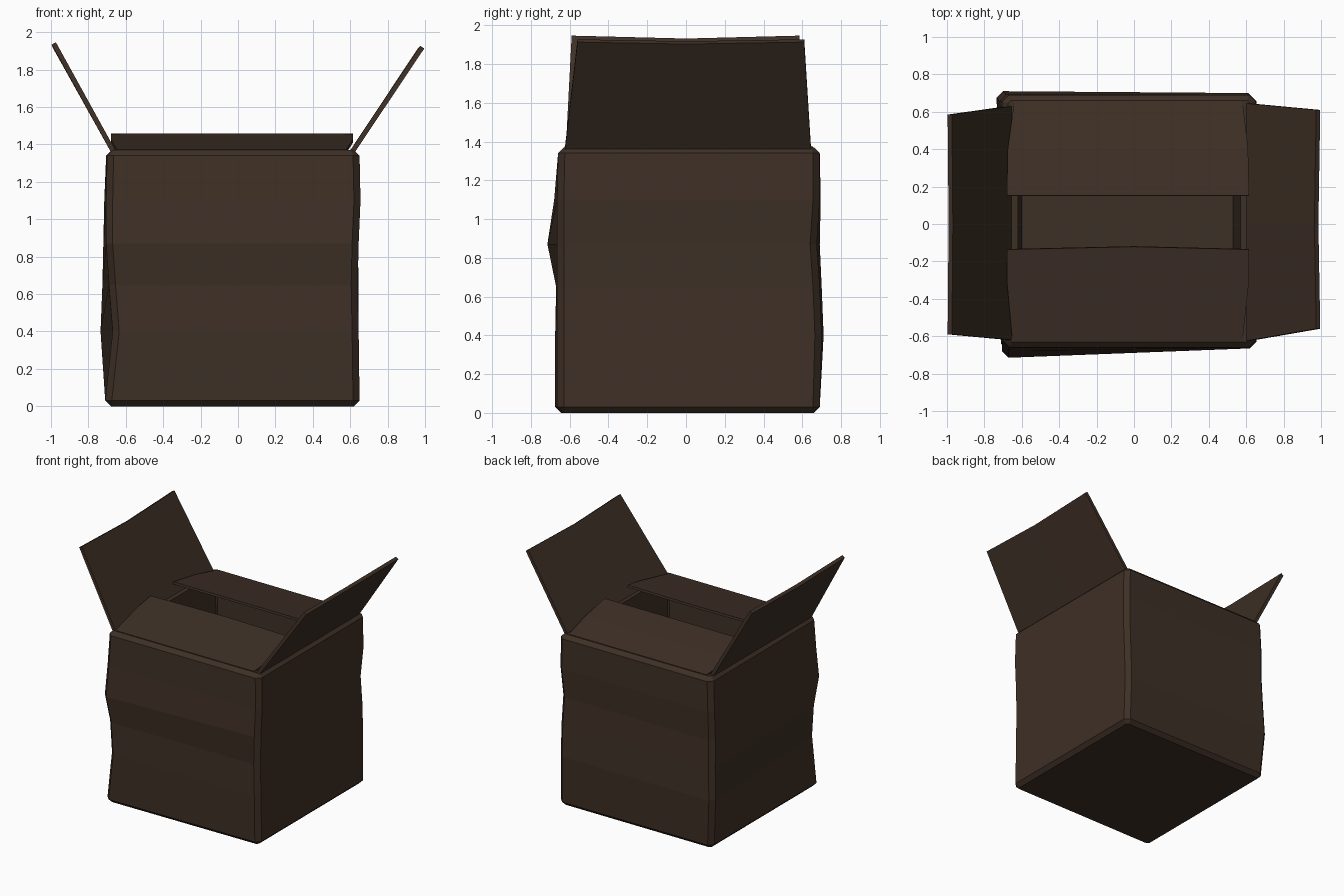
import bpy, bmesh

if "Cube" in bpy.data.objects:
    bpy.data.objects.remove(bpy.data.objects["Cube"])

card = bpy.data.materials.new("dark brown cardboard")
card.diffuse_color = (0.048, 0.029, 0.019, 1)
card.use_nodes = True
card.node_tree.nodes["Principled BSDF"].inputs["Base Color"].default_value = card.diffuse_color


def finish(name, bm):
    bmesh.ops.recalc_face_normals(bm, faces=bm.faces)
    me = bpy.data.meshes.new(name)
    bm.to_mesh(me)
    bm.free()
    me.materials.append(card)
    ob = bpy.data.objects.new(name, me)
    bpy.context.collection.objects.link(ob)
    return ob


SIGNS = [(-1, -1), (1, -1), (1, 1), (-1, 1)]  # corner order, seen from above


def ring(bm, z, corners, cut, inset=0.0):
    """Horizontal loop of four chamfered corners."""
    out = []
    for i, ((x, y), (sx, sy)) in enumerate(zip(corners, SIGNS)):
        x -= sx * inset
        y -= sy * inset
        pair = [(x, y - sy * cut, z), (x - sx * cut, y, z)]
        if i % 2:
            pair.reverse()
        out += [bm.verts.new(p) for p in pair]
    return out


# Box body: dented outer walls, rim, inner walls and floor
levels = [0.03, 0.40, 0.65, 0.87, 1.10, 1.34]
front_left = [(-.71, -.675), (-.67, -.675), (-.69, -.67), (-.705, -.715), (-.705, -.68), (-.70, -.66)]
front_right = [(.65, -.665), (.645, -.665), (.64, -.665), (.645, -.665), (.655, -.665), (.65, -.66)]
back_right = [(.65, .69), (.645, .70), (.645, .69), (.64, .675), (.655, .69), (.65, .69)]
back_left = [(-.71, .69), (-.735, .71), (-.725, .70), (-.72, .69), (-.715, .695), (-.705, .69)]
walls = list(zip(front_left, front_right, back_right, back_left))


def rect(x0, x1, y0, y1):
    return [(x0, y0), (x1, y0), (x1, y1), (x0, y1)]


bm = bmesh.new()
rings = [ring(bm, 0, walls[0], 0.015, 0.03)]
rings += [ring(bm, z, c, 0.035) for z, c in zip(levels, walls)]
rings.append(ring(bm, 1.37, walls[-1], 0.015, 0.03))
rings.append(ring(bm, 1.37, rect(-.62, .57, -.58, .61), 0.01))
rings.append(ring(bm, 0.05, rect(-.60, .53, -.57, .60), 0.01))
for a, b in zip(rings, rings[1:]):
    for i in range(8):
        j = (i + 1) % 8
        bm.faces.new((a[i], a[j], b[j], b[i]))
bm.faces.new(rings[0])
bm.faces.new(rings[-1])
finish("box_body", bm)


def flap(name, rows, thick):
    """Sheet through rows of points, given thickness."""
    bm = bmesh.new()
    vs = [[bm.verts.new(p) for p in r] for r in rows]
    for a, b in zip(vs, vs[1:]):
        for i in range(len(a) - 1):
            bm.faces.new((a[i], a[i + 1], b[i + 1], b[i]))
    ob = finish(name, bm)
    mod = ob.modifiers.new("thickness", 'SOLIDIFY')
    mod.thickness = thick
    mod.offset = 0


# Raised side flaps, slightly bowed at the tip
flap("left_flap", [
    [(-.665, -.62, 1.36), (-.665, 0, 1.36), (-.665, .63, 1.36)],
    [(-.985, -.59, 1.94), (-.980, 0, 1.925), (-.985, .585, 1.94)]], 0.026)
flap("right_flap", [
    [(.61, -.625, 1.36), (.61, 0, 1.36), (.61, .645, 1.36)],
    [(.985, -.56, 1.92), (.975, 0, 1.91), (.985, .61, 1.92)]], 0.026)

# Half-closed front and back flaps, sloping up to the middle
flap("front_flap", [
    [(-.65, -.625, 1.365), (0, -.625, 1.365), (.58, -.625, 1.365)],
    [(-.68, -.30, 1.42), (0, -.30, 1.42), (.615, -.30, 1.42)],
    [(-.68, -.135, 1.448), (0, -.12, 1.45), (.615, -.135, 1.448)]], 0.018)
flap("back_flap", [
    [(-.64, .655, 1.365), (0, .655, 1.365), (.58, .655, 1.365)],
    [(-.675, .40, 1.41), (0, .40, 1.41), (.61, .40, 1.41)],
    [(-.68, .15, 1.45), (0, .15, 1.45), (.615, .15, 1.45)]], 0.018)
